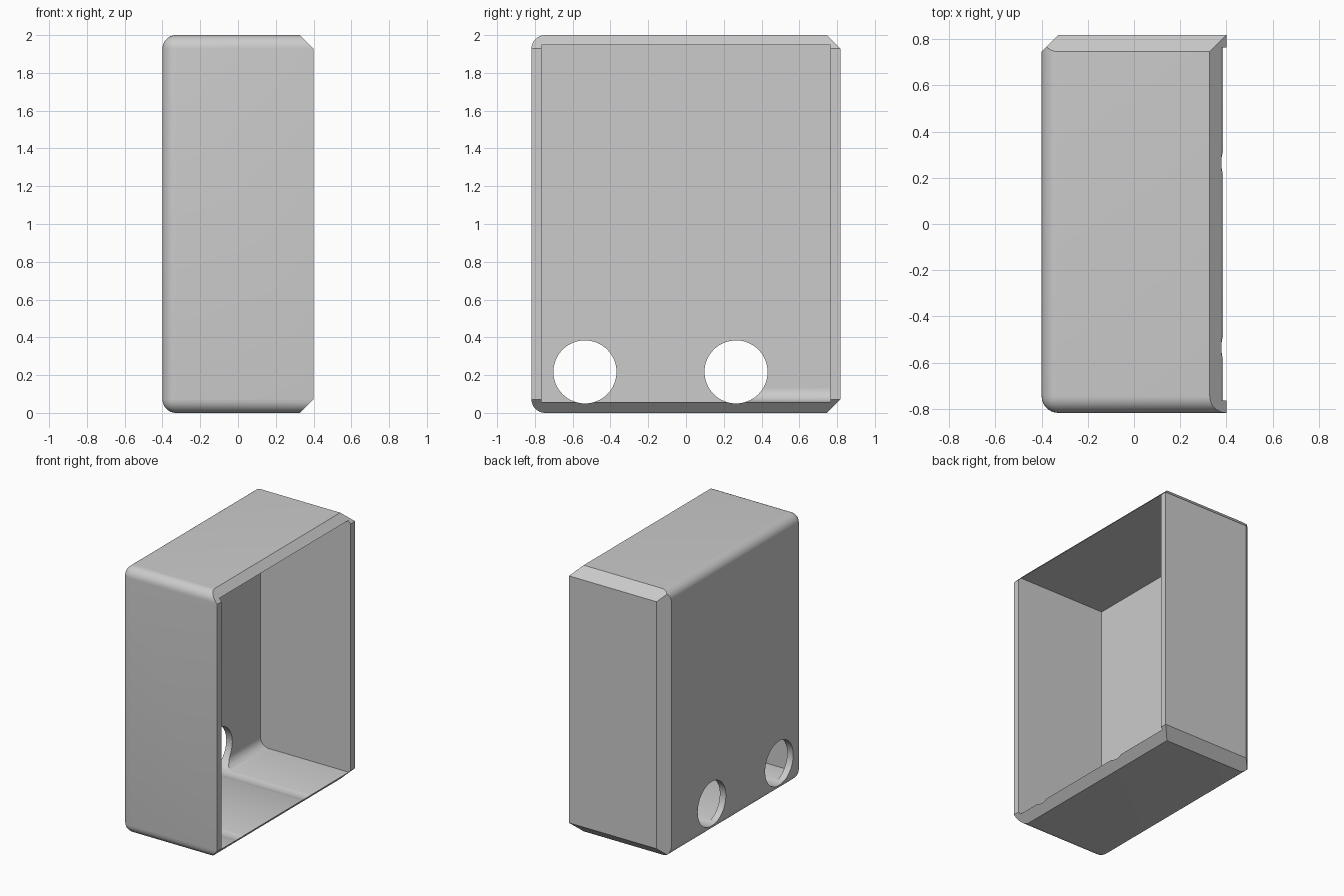
import bpy
import bmesh
import math
from mathutils import Matrix, Vector

cube = bpy.data.objects.get("Cube")
if cube:
    bpy.data.objects.remove(cube, do_unlink=True)

HX, HY, TOP = 0.4, 0.818, 2.0      # outer half width, half depth, height
EDGE = 0.072                       # size of the rounds and chamfers
BACK_X, IN_Y, FLOOR, CEILING = -0.35, 0.765, 0.058, 1.948
HOLES = (-0.535, 0.265)
HOLE_R, HOLE_Z = 0.167, 0.217

grey = bpy.data.materials.new("grey_plastic")
grey.use_nodes = True
COLOUR = (0.6, 0.6, 0.6, 1)
grey.diffuse_color = COLOUR
grey.node_tree.nodes["Principled BSDF"].inputs["Base Color"].default_value = COLOUR


def finish(name, bm, helper=False):
    bmesh.ops.recalc_face_normals(bm, faces=bm.faces)
    mesh = bpy.data.meshes.new(name)
    bm.to_mesh(mesh)
    bm.free()
    mesh.materials.append(grey)
    obj = bpy.data.objects.new(name, mesh)
    bpy.context.collection.objects.link(obj)
    obj.hide_render = helper
    return obj


def box(lo, hi):
    lo, hi = Vector(lo), Vector(hi)
    bm = bmesh.new()
    bmesh.ops.create_cube(bm, size=1, matrix=Matrix.Translation((lo + hi) / 2)
                          @ Matrix.Diagonal((*(hi - lo), 1)))
    return bm


def cut(obj, cutters):
    bpy.context.view_layer.objects.active = obj
    for cutter in cutters:
        mod = obj.modifiers.new("cut", "BOOLEAN")
        mod.operation = "DIFFERENCE"
        mod.solver = "EXACT"
        mod.object = cutter
        bpy.ops.object.modifier_apply(modifier=mod.name)


# Outer block: rounded edges where the back wall, front wall, top and bottom meet
bm = box((-HX, -HY, 0), (HX, HY, TOP))


def is_round(edge):
    mid = (edge.verts[0].co + edge.verts[1].co) / 2
    on_back_wall, on_front = mid.x < -HX + 0.01, mid.y < -HY + 0.01
    on_cap = abs(mid.z - TOP / 2) > TOP / 2 - 0.01
    return (on_back_wall and on_front) or (on_cap and (on_back_wall or on_front))


bmesh.ops.bevel(bm, geom=[e for e in bm.edges if is_round(e)], offset=EDGE,
                segments=8, profile=0.5, affect="EDGES")

# Flat chamfers on the remaining edges
chamfers = [((sx * HX, sy * HY, z), (sx, sy, sz))
            for z, sz in ((0, -1), (TOP, 1)) for sx, sy in ((1, 0), (0, 1))]
chamfers.append(((-HX, HY, 0), (-1, 1, 0)))
for corner, direction in chamfers:
    normal = Vector(direction).normalized()
    point = Vector(corner) - normal * EDGE / math.sqrt(2)
    result = bmesh.ops.bisect_plane(bm, geom=bm.verts[:] + bm.edges[:] + bm.faces[:],
                                    plane_co=point, plane_no=normal, clear_outer=True)
    rim = [g for g in result["geom_cut"] if isinstance(g, bmesh.types.BMEdge)]
    bmesh.ops.holes_fill(bm, edges=rim, sides=0)
case = finish("case", bm)

# Cutters: the open cavity and the two cable holes that graze the floor
cavity = finish("cavity_cutter", box((BACK_X, -IN_Y, FLOOR), (1, IN_Y, CEILING)), True)
holes = []
for y in HOLES:
    bm = bmesh.new()
    bmesh.ops.create_cone(bm, cap_ends=True, segments=64, radius1=HOLE_R,
                          radius2=HOLE_R, depth=2,
                          matrix=Matrix.Translation((0, y, HOLE_Z))
                          @ Matrix.Rotation(math.pi / 2, 4, "Y"))
    holes.append(finish("hole_cutter", bm, True))
cut(case, [cavity] + holes)

# Inner fillet between the back wall and the floor, beside one hole
SINK = 0.01
bm = bmesh.new()
outline = [(BACK_X - SINK, FLOOR - SINK), (BACK_X + EDGE, FLOOR - SINK)]
for i in range(9):
    a = math.pi / 2 * i / 8
    outline.append((BACK_X + EDGE * (1 - math.sin(a)), FLOOR + EDGE * (1 - math.cos(a))))
outline.append((BACK_X - SINK, FLOOR + EDGE))
face = bm.faces.new([bm.verts.new((x, HOLES[1], z)) for x, z in outline])
swept = bmesh.ops.extrude_face_region(bm, geom=[face])["geom"]
bmesh.ops.translate(bm, vec=(0, IN_Y + SINK - HOLES[1], 0),
                    verts=[v for v in swept if isinstance(v, bmesh.types.BMVert)])
fillet = finish("inner_fillet", bm)
cut(fillet, holes[1:])

for cutter in [cavity] + holes:
    bpy.data.objects.remove(cutter, do_unlink=True)

# Smooth the rounds, keep the corners crisp
bpy.ops.object.select_all(action="DESELECT")
for obj in (case, fillet):
    obj.select_set(True)
bpy.context.view_layer.objects.active = case
bpy.ops.object.shade_smooth_by_angle(angle=math.radians(25))
